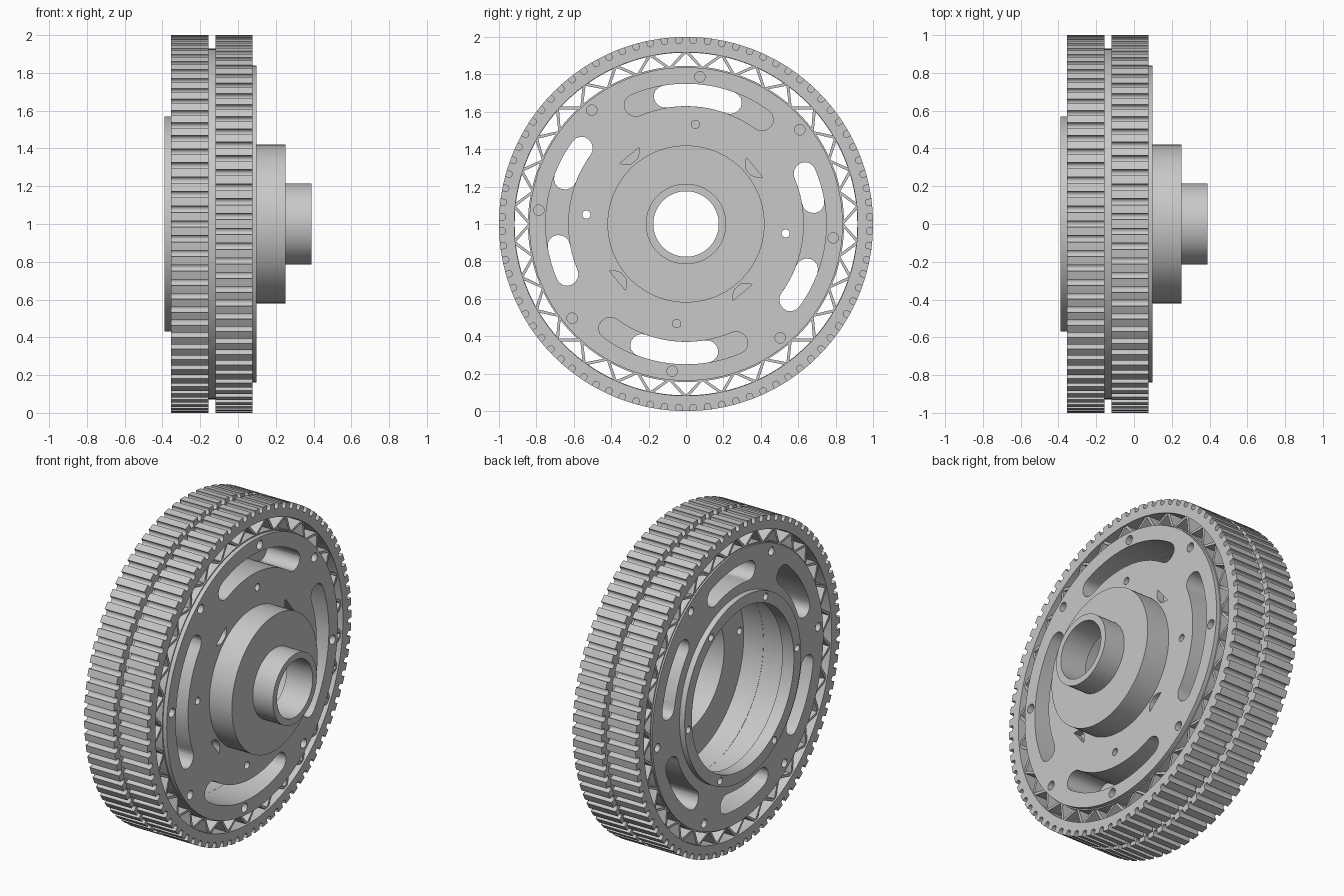
import bpy, bmesh
from math import pi, sin, cos, radians, asin

if "Cube" in bpy.data.objects:
    bpy.data.objects.remove(bpy.data.objects["Cube"])

# Single metal colour
metal = bpy.data.materials.new("light_grey_metal")
metal.use_nodes = True
colour = (0.58, 0.58, 0.58, 1)
metal.diffuse_color = colour
metal.node_tree.nodes["Principled BSDF"].inputs["Base Color"].default_value = colour

PHASE = 84.6  # common rotation of the bolt patterns, in degrees


def polar(x, r, a):
    """Point on the wheel: axis along x, angle from +y towards +z."""
    return (x, r * cos(a), 1 + r * sin(a))


def finish(bm, name):
    bmesh.ops.recalc_face_normals(bm, faces=bm.faces)
    mesh = bpy.data.meshes.new(name)
    bm.to_mesh(mesh)
    bm.free()
    mesh.materials.append(metal)
    obj = bpy.data.objects.new(name, mesh)
    bpy.context.collection.objects.link(obj)
    return obj


def activate(obj):
    bpy.ops.object.select_all(action='DESELECT')
    obj.select_set(True)
    bpy.context.view_layer.objects.active = obj


def smooth(obj):
    activate(obj)
    bpy.ops.object.shade_smooth_by_angle(angle=radians(35))


def closed_ring(name, rows):
    """Skin equal-length loops into a closed ring solid."""
    bm = bmesh.new()
    loops = [[bm.verts.new(p) for p in row] for row in rows]
    for i, row in enumerate(loops):
        nxt = loops[(i + 1) % len(loops)]
        for j in range(len(row)):
            k = (j + 1) % len(row)
            bm.faces.new((row[j], row[k], nxt[k], nxt[j]))
    return finish(bm, name)


def lathe(name, profile, steps=128):
    return closed_ring(name, [[polar(x, r, 2 * pi * i / steps) for i in range(steps)]
                              for x, r in profile])


def add_prism(bm, outline, x0, x1):
    """Extrude an outline of (radius, angle) points along the axis."""
    low = [bm.verts.new(polar(x0, r, a)) for r, a in outline]
    high = [bm.verts.new(polar(x1, r, a)) for r, a in outline]
    bm.faces.new(low)
    bm.faces.new(high)
    for i in range(len(low)):
        j = (i + 1) % len(low)
        bm.faces.new((low[i], low[j], high[j], high[i]))


def hole(r, degrees, size, sides=20):
    a = radians(degrees)
    pts = []
    for i in range(sides):
        t = 2 * pi * i / sides
        pts.append((r + size * cos(t), a + size * sin(t) / r))
    return pts


def slot(start, end, r=0.69, w=0.06):
    """Curved slot with round ends; start and end are its full extent."""
    a, b = radians(start) + w / r, radians(end) - w / r
    pts = [(r + w, a + (b - a) * i / 16) for i in range(17)]
    pts += [(r + w * cos(pi * i / 8), b + w * sin(pi * i / 8) / r) for i in range(1, 8)]
    pts += [(r - w, b + (a - b) * i / 16) for i in range(17)]
    pts += [(r - w * cos(pi * i / 8), a - w * sin(pi * i / 8) / r) for i in range(1, 8)]
    return pts


def cut(obj, cuts):
    bm = bmesh.new()
    for outline, x0, x1 in cuts:
        add_prism(bm, outline, x0, x1)
    cutter = finish(bm, "cutter")
    cutter.hide_render = True
    mod = obj.modifiers.new("openings", 'BOOLEAN')
    mod.operation = 'DIFFERENCE'
    mod.solver = 'EXACT'
    mod.object = cutter
    activate(obj)
    bpy.ops.object.modifier_apply(modifier=mod.name)
    bpy.data.objects.remove(cutter)


# Toothed rims: the two rows are half a pitch apart
TEETH = 80


def toothed_rim(name, x0, x1, shift):
    pitch = 2 * pi / TEETH
    groove, centre = 0.021, 0.987
    lip = asin((1 - centre) / groove)
    outline = []
    for t in range(TEETH):
        mid = (t + shift) * pitch
        outline.append((1.0, mid - pitch / 2))
        for i in range(9):
            g = (pi - lip) + (pi + 2 * lip) * i / 8
            outline.append((centre + groove * sin(g), mid + groove * cos(g)))
    rows = [[polar(x0, r, a) for r, a in outline],
            [polar(x1, r, a) for r, a in outline],
            [polar(x1, 0.918, a) for _, a in outline],
            [polar(x0, 0.918, a) for _, a in outline]]
    smooth(closed_ring(name, rows))


toothed_rim("right_toothed_rim", -0.355, -0.155, 0.0)
toothed_rim("left_toothed_rim", -0.12, 0.077, 0.5)
smooth(lathe("rim_spacer", [(-0.16, 0.916), (-0.16, 0.928), (-0.115, 0.928), (-0.115, 0.916)]))

# Zigzag lattice joining drum and rims
bm = bmesh.new()
BAYS = 30
half = 0.012
for i in range(BAYS):
    for side in (-1, 1):
        foot = 2 * pi * i / BAYS
        tip = foot + side * pi / BAYS
        add_prism(bm, [(0.835, foot - half), (0.835, foot + half),
                       (0.925, tip + half), (0.925, tip - half)], -0.345, 0.065)
finish(bm, "lattice_struts")

# Front half of the wheel with hub and boss in one turned part
front = lathe("front_wheel_and_hub", [
    (0.39, 0.175), (0.39, 0.215), (0.252, 0.215), (0.252, 0.42), (0.098, 0.42),
    (0.098, 0.838), (0.072, 0.838), (0.072, 0.845), (-0.13, 0.845), (-0.13, 0.572),
    (0.005, 0.572), (0.005, 0.38), (0.21, 0.38), (0.21, 0.175)])
cuts = []
for k in range(4):
    q = 90 * k
    cuts.append((slot(49 + q, 118 + q), -0.2, 0.2))
    cuts.append((hole(0.535, PHASE + q, 0.022), -0.05, 0.2))
    a = radians(39.6 + q)
    cuts.append(([(0.435, a - 0.05), (0.452, a - 0.1), (0.48, a - 0.14),
                  (0.48, a + 0.14), (0.452, a + 0.1), (0.435, a + 0.05)], 0.05, 0.2))
for k in range(8):
    cuts.append((hole(0.79, PHASE + 45 * k, 0.028), 0.05, 0.2))
cut(front, cuts)
smooth(front)

# Back half of the wheel with raised bearing collar
back = lathe("back_wheel_and_collar", [
    (-0.345, 0.845), (-0.345, 0.838), (-0.355, 0.838), (-0.355, 0.57), (-0.39, 0.57),
    (-0.39, 0.5), (-0.31, 0.5), (-0.31, 0.572), (-0.131, 0.572), (-0.131, 0.845)])
cuts = []
for k in range(6):
    q = PHASE + 60 * k
    cuts.append((slot(q - 19.7, q + 19.7), -0.5, -0.05))
    cuts.append((hole(0.535, q + 30, 0.022), -0.5, -0.2))
    cuts.append((hole(0.79, q + 30, 0.026), -0.5, -0.325))
cut(back, cuts)
smooth(back)
